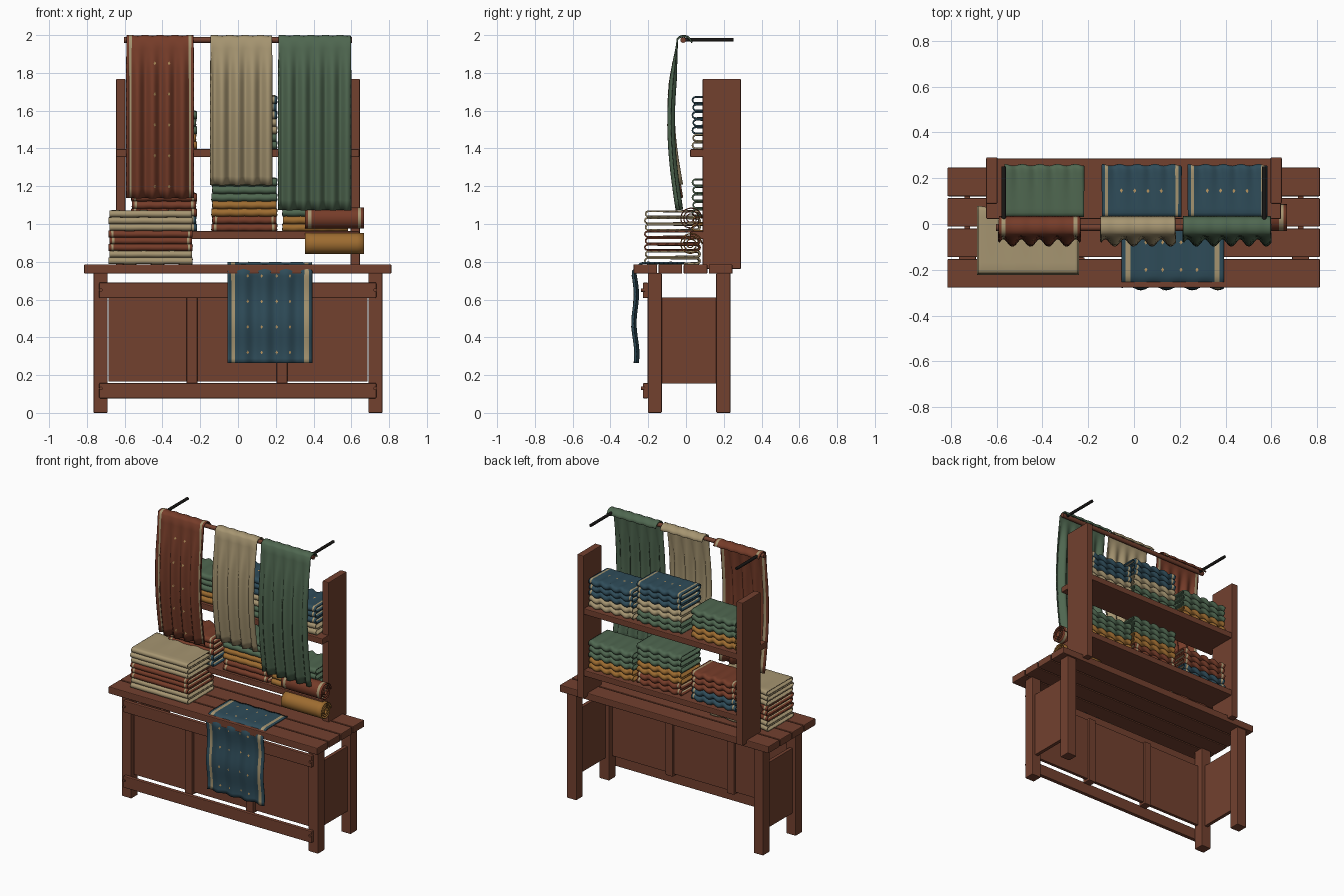
import bpy, bmesh
from math import sin, cos, pi

cube = bpy.data.objects.get("Cube")
if cube:
    bpy.data.objects.remove(cube, do_unlink=True)


def material(name, rgb):
    m = bpy.data.materials.new(name)
    m.use_nodes = True
    m.diffuse_color = (*rgb, 1)
    bsdf = m.node_tree.nodes["Principled BSDF"]
    bsdf.inputs["Base Color"].default_value = (*rgb, 1)
    bsdf.inputs["Roughness"].default_value = 0.9
    return m


WOOD = material("brown wood", (0.17, 0.052, 0.028))
RUST = material("rust cloth", (0.18, 0.045, 0.022))
CREAM = material("cream cloth", (0.38, 0.30, 0.165))
GREEN = material("green cloth", (0.078, 0.135, 0.08))
BLUE = material("blue cloth", (0.028, 0.072, 0.10))
OCHRE = material("ochre cloth", (0.34, 0.15, 0.03))
GOLD = material("gold thread", (0.50, 0.31, 0.12))
BLACK = material("black iron", (0.01, 0.009, 0.008))


def add_object(name, bm, mats, smooth=False):
    mesh = bpy.data.meshes.new(name)
    for f in bm.faces:
        f.smooth = smooth
    bm.to_mesh(mesh)
    bm.free()
    for m in mats:
        mesh.materials.append(m)
    ob = bpy.data.objects.new(name, mesh)
    bpy.context.collection.objects.link(ob)
    return ob


def box(name, x, y, z, bevel=0.005):
    """Box from (low, high) ranges."""
    bm = bmesh.new()
    bmesh.ops.create_cube(bm, size=1)
    for v in bm.verts:
        v.co = [(a + b) / 2 + c * (b - a) for (a, b), c in zip((x, y, z), v.co)]
    ob = add_object(name, bm, [WOOD])
    mod = ob.modifiers.new("Bevel", "BEVEL")
    mod.width, mod.segments = bevel, 2
    return ob


def rod(name, loc, length, radius, axis, mat):
    rot = (0, pi / 2, 0) if axis == "X" else (pi / 2, 0, 0)
    bpy.ops.mesh.primitive_cylinder_add(vertices=16, radius=radius, depth=length,
                                        location=loc, rotation=rot)
    ob = bpy.context.object
    ob.name = name
    ob.data.materials.append(mat)
    bpy.ops.object.shade_smooth_by_angle()


def no_wave(x, y, z):
    return x, y, z


def sheet(name, path, x0, x1, mat, stripe=None, wave=no_wave, closed=False,
          thick=0.008, cols=32):
    """Cloth swept along x over a (y, z) path, striped near both ends."""
    xs = {x0 + (x1 - x0) * i / cols for i in range(cols + 1)}
    bands = []
    if stripe:
        a, b = stripe
        bands = [(x0 + a, x0 + b), (x1 - b, x1 - a)]
        xs |= {e for band in bands for e in band}
    xs = sorted(xs)
    bm = bmesh.new()
    rows = [[bm.verts.new(wave(x, y, z)) for x in xs] for y, z in path]
    if closed:
        rows.append(rows[0])
    for r, s in zip(rows, rows[1:]):
        for i in range(len(xs) - 1):
            f = bm.faces.new((r[i], r[i + 1], s[i + 1], s[i]))
            mid = (xs[i] + xs[i + 1]) / 2
            f.material_index = int(any(p < mid < q for p, q in bands))
    ob = add_object(name, bm, [mat, CREAM], True)
    mod = ob.modifiers.new("Thickness", "SOLIDIFY")
    mod.thickness, mod.offset = thick, 0
    return ob


def motifs(name, spots, surface, w=0.007, h=0.01):
    """Small woven diamonds; surface maps (x, v) to a point on the cloth."""
    bm = bmesh.new()
    for x, v in spots:
        corners = [(x - w, v), (x, v - h), (x + w, v), (x, v + h)]
        bm.faces.new([bm.verts.new(surface(*c)) for c in corners])
    add_object(name, bm, [GOLD])


def clamp(v):
    return max(0.0, min(1.0, v))


# Bench: planks, legs, rails, panels
for i in range(4):
    y = -0.278 + i * 0.133
    box(f"top_plank_{i + 1}", (-0.815, 0.812), (y, y + 0.125), (0.737, 0.786))
for s, side in ((-1, "right"), (1, "left")):
    def span(a, b):
        return tuple(sorted((s * a, s * b)))
    for part, y in (("front", (-0.202, -0.128)), ("back", (0.16, 0.235))):
        box(f"{part}_leg_{side}", span(0.69, 0.765), y, (0, 0.74))
    box(f"side_panel_{side}", span(0.715, 0.74), (-0.135, 0.165), (0.155, 0.612), 0.002)
    box(f"shelf_upright_{side}", span(0.596, 0.645), (0.088, 0.291), (0.762, 1.768))
    stile_x = (-0.272, -0.215) if s < 0 else (0.205, 0.262)
    box(f"front_stile_{side}", stile_x, (-0.205, -0.145), (0.15, 0.62))
    for z in (0.65, 0.13):
        rod(f"rail_peg_{side}", (s * 0.726, -0.228, z), 0.02, 0.009, "Y", WOOD)
    rod(f"iron_bracket_{side}", (s * 0.568, 0.118, 1.975), 0.265, 0.01, "Y", BLACK)
for z0, z1, name in ((0.608, 0.69, "upper"), (0.077, 0.158, "lower")):
    box(f"front_rail_{name}", (-0.735, 0.732), (-0.228, -0.2), (z0, z1))
for i, (a, b) in enumerate(((-0.685, -0.26), (-0.225, 0.215), (0.25, 0.685))):
    box(f"front_panel_{i + 1}", (a, b), (-0.182, -0.16), (0.165, 0.612), 0.002)

# Shelves and hanging rail
for z, name in ((0.92, "lower"), (1.354, "upper")):
    box(f"{name}_shelf", (-0.645, 0.642), (0.022, 0.285), (z, z + 0.042))
rod("hanging_rail", (0, -0.015, 1.974), 1.205, 0.015, "X", WOOD)


# Folded cloth stacks
def ripple(x0, x1, y0, y1, waves, amp):
    def wave(x, y, z):
        t = clamp((y - y0) / (y1 - y0)) ** 2
        u = (x - x0) / (x1 - x0) * waves * 2 * pi
        return x, y + 0.004 * t * cos(u), z + amp * (0.15 + t) * sin(u)
    return wave


def fold(y0, y1, z0, h):
    """Closed flattened loop with round front and back."""
    r = h / 2 - 0.004
    mid = z0 + h / 2
    arc = [-pi / 2 + pi * i / 6 for i in range(7)]
    path = [(y1 - h / 2 + r * cos(a), mid + r * sin(a)) for a in arc]
    path += [(y1 + (y0 - y1) * k / 6, mid + r) for k in range(1, 6)]
    path += [(y0 + h / 2 - r * cos(a), mid - r * sin(a)) for a in arc]
    path += [(y0 + (y1 - y0) * k / 6, mid - r) for k in range(1, 6)]
    return path


def stack(name, x0, x1, y0, y1, z, h, layers, waves=4.5, amp=0.007):
    wave = ripple(x0, x1, y0, y1, waves, amp)
    colours = [m for m, n in layers for _ in range(n)]
    for i, m in enumerate(colours):
        inset = 0.004 * (i % 2)
        stripe = (0.014, 0.026) if m in (RUST, BLUE) else None
        sheet(f"{name}_cloth_{i + 1}", fold(y0 + inset, y1, z + i * h, h),
              x0 + inset, x1 - inset, m, stripe, wave, True)
    top = z + len(colours) * h + 0.002
    if colours[-1] == BLUE:
        motifs(f"{name}_motifs", [(x0 + 0.085 + 0.058 * k, 0.145) for k in range(4)],
               lambda x, v: wave(x, v, top))


stacks = {
    "lower_right": (-0.565, 0.96, ((BLUE, 2), (RUST, 3))),
    "lower_middle": (-0.14, 0.96, ((RUST, 2), (OCHRE, 2), (GREEN, 3))),
    "lower_left": (0.235, 0.96, ((OCHRE, 2), (GREEN, 3))),
    "upper_right": (-0.565, 1.396, ((OCHRE, 2), (GREEN, 3))),
    "upper_middle": (-0.14, 1.396, ((GREEN, 2), (CREAM, 2), (BLUE, 3))),
    "upper_left": (0.235, 1.396, ((CREAM, 2), (BLUE, 3))),
}
for name, (x, z, layers) in stacks.items():
    stack(f"{name}_stack", x, x + 0.347, 0.03, 0.258, z, 0.04, layers)
stack("bench_stack", -0.685, -0.24, -0.222, 0.075, 0.787, 0.0355,
      ((CREAM, 2), (RUST, 3), (CREAM, 3)), 3, 0.003)


# Cloths hung over the rail
def drape(name, x0, x1, bottom, mat, waves, stripe=None):
    def hang_y(z):
        t = (1.93 - z) / (1.93 - bottom)
        return -0.05 + 0.015 * t - 0.036 * sin(pi * t)

    def wave(x, y, z):
        u = (x - x0) / (x1 - x0) * waves * 2 * pi
        return x, y + 0.016 * clamp((1.96 - z) / 0.2) * sin(u), z + 0.002 * sin(u)

    path = [(0.032, 1.962)]
    path += [(-0.012 + 0.036 * cos(a * pi / 8), 1.968 + 0.027 * sin(a * pi / 8))
             for a in range(1, 8)]
    zs = [1.93 + (bottom - 1.93) * i / 16 for i in range(17)]
    sheet(name, path + [(hang_y(z), z) for z in zs], x0, x1, mat, stripe, wave, cols=56)

    def front(x, z):
        x, y, z = wave(x, hang_y(z), z)
        return x, y - 0.0065, z
    return front


front = drape("hanging_cloth_rust", -0.59, -0.235, 1.137, RUST, 4.5, (0.012, 0.028))
motifs("hanging_cloth_motifs",
       [(x, 1.2 + 0.163 * k) for k in range(5) for x in (-0.44, -0.365)], front)
drape("hanging_cloth_cream", -0.145, 0.18, 1.207, CREAM, 4)
drape("hanging_cloth_green", 0.215, 0.597, 1.074, GREEN, 5)


# Runner lying on the bench and hanging over the front
def runner_wave(x, y, z):
    u = (x + 0.055) / 0.45 * 4 * 2 * pi
    hang = clamp((0.80 - z) / 0.08)
    return x, y + 0.01 * hang * sin(u), z + 0.002 * (1 - hang) * sin(u)


def runner_y(z):
    return -0.271 + 0.007 * sin((z - 0.55) * 20) + 0.008 * (0.76 - z)


path = [(-0.01 - 0.024 * i, 0.794) for i in range(10)]
path += [(-0.245, 0.788), (-0.26, 0.775)]
path += [(runner_y(z), z) for z in [0.75 - 0.0243 * i for i in range(21)]]
sheet("bench_runner", path, -0.055, 0.392, BLUE, (0.018, 0.04), runner_wave, cols=48)
columns = (0.052, 0.125, 0.205, 0.275)


def runner_front(x, z):
    x, y, z = runner_wave(x, runner_y(z), z)
    return x, y - 0.007, z


motifs("runner_front_motifs", [(x, 0.32 + 0.135 * k) for k in range(4) for x in columns],
       runner_front)
motifs("runner_top_motifs", [(x, y) for y in (-0.08, -0.2) for x in columns],
       lambda x, y: runner_wave(x, y, 0.8005))

# Rolled cloths
for name, z, mat, stripe in (("rust_roll", 1.028, RUST, (0.016, 0.034)),
                             ("ochre_roll", 0.893, OCHRE, None)):
    path = []
    for i in range(73):
        a, r = i * pi / 12, 0.06 - 0.046 * i / 72
        path.append((0.025 + r * cos(a), z + r * sin(a)))
    sheet(name, path, 0.355, 0.668, mat, stripe, thick=0.006, cols=8)
